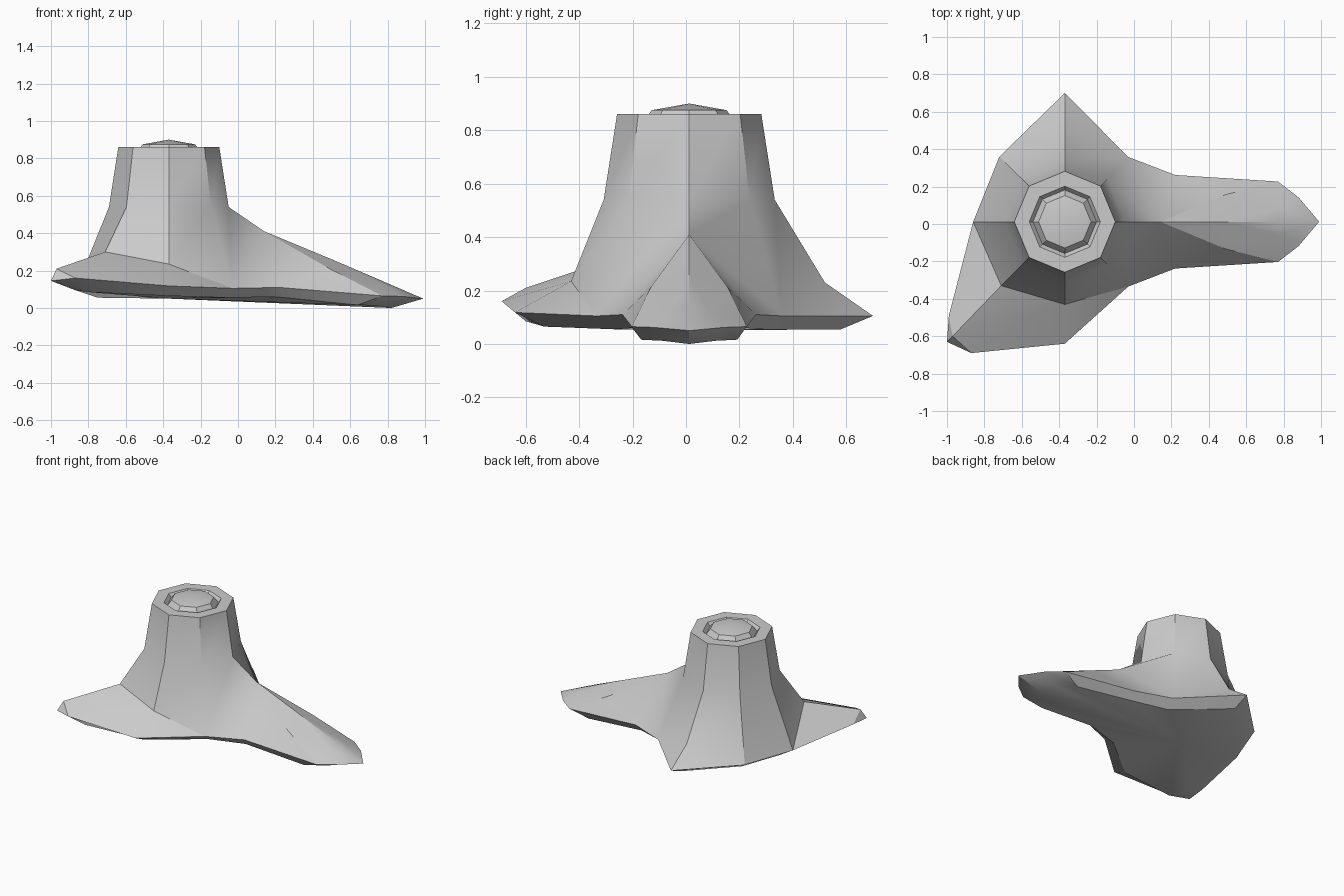
import bpy, bmesh
from math import sin, cos, pi, radians

if "Cube" in bpy.data.objects:
    bpy.data.objects.remove(bpy.data.objects["Cube"])

CX, CY = -0.37, 0.012
bm = bmesh.new()


def v(x, y, z):
    return bm.verts.new((x, y, z))


def pair(x, y, z):
    """Vertex and its mirror twin across the long root's axis."""
    return [v(x, CY + y, z), v(x, CY - y, z)]


def ring(r, z):
    return [v(CX + r * cos(i * pi / 4), CY + r * sin(i * pi / 4), z) for i in range(8)]


def face(*vs):
    bm.faces.new(vs)


def bridge(a, b):
    n = len(a)
    for i in range(n):
        j = (i + 1) % n
        face(a[i], a[j], b[j], b[i])


def fan(loop, centre):
    for i in range(len(loop)):
        face(loop[i], loop[(i + 1) % len(loop)], centre)


# Flared foot of the trunk, one point per octagon corner
fl = pair(-0.03, 0.346, 0.105)
flare = [v(0.14, CY, 0.41), fl[0], v(-0.37, 0.52, 0.23), v(-0.72, 0.36, 0.11),
         v(-0.86, CY, 0.12), v(-0.71, -0.33, 0.30), v(-0.37, -0.43, 0.235), fl[1]]

# Octagonal trunk, cut rim, groove and low domed core
rings = [flare] + [ring(r, z) for r, z in
                   [(0.32, 0.54), (0.27, 0.86), (0.19, 0.86), (0.17, 0.835), (0.14, 0.875)]]
for a, b in zip(rings, rings[1:]):
    bridge(a, b)
fan(rings[-1], v(CX, CY, 0.90))

# Back root
back = v(-0.37, 0.70, 0.105)
face(flare[1], flare[2], back)
face(flare[2], flare[3], back)

# Front left root
ridge = v(-0.97, -0.60, 0.21)
l1, l2, l3 = v(-0.99, -0.49, 0.15), v(-1.0, -0.63, 0.145), v(-0.87, -0.69, 0.16)
front = v(-0.37, -0.64, 0.118)
face(flare[4], flare[5], ridge, l1)
face(ridge, l1, l2)
face(ridge, l2, l3)
face(flare[5], flare[6], ridge)
face(flare[6], front, l3, ridge)
face(flare[6], flare[7], front)

# Long right root, both halves from mirrored points
r1, r2, tip = v(0.49, CY, 0.265), v(0.77, CY, 0.145), v(0.99, CY, 0.05)
shoulder1, shoulder2 = pair(0.49, 0.145, 0.21), pair(0.77, 0.07, 0.13)
side1, side2, side3 = pair(0.22, 0.25, 0.11), pair(0.77, 0.215, 0.065), pair(0.88, 0.13, 0.062)
for k in (0, 1):
    top, s1, s2 = flare[0], shoulder1[k], shoulder2[k]
    face(top, fl[k], side1[k])
    face(top, side1[k], s1)
    face(top, s1, r1)
    face(r1, s1, s2, r2)
    face(s1, side1[k], side2[k])
    face(s1, side2[k], s2)
    face(s2, side2[k], side3[k])
    face(s2, side3[k], tip)
    face(r2, s2, tip)

# Undercut edge and underside
under_fl = pair(-0.05, 0.28, 0.055)
under1, under2, under3 = pair(0.20, 0.21, 0.06), pair(0.64, 0.18, 0.016), pair(0.76, 0.10, 0.012)
outline = [tip, side3[0], side2[0], side1[0], flare[1], back, flare[3], flare[4],
           l1, l2, l3, front, flare[7], side1[1], side2[1], side3[1]]
under = [v(0.82, CY, 0.0), under3[0], under2[0], under1[0], under_fl[0],
         v(-0.37, 0.58, 0.055), v(-0.65, 0.29, 0.055), v(-0.75, CY, 0.055),
         v(-0.87, -0.45, 0.095), v(-0.87, -0.55, 0.095), v(-0.80, -0.60, 0.085),
         v(-0.37, -0.53, 0.065), under_fl[1], under1[1], under2[1], under3[1]]
bridge(outline, under)
fan(under, v(CX, CY, 0.05))

bmesh.ops.recalc_face_normals(bm, faces=bm.faces)
mesh = bpy.data.meshes.new("tree_stump")
bm.to_mesh(mesh)
bm.free()
stump = bpy.data.objects.new("tree_stump", mesh)
bpy.context.collection.objects.link(stump)
bpy.context.view_layer.objects.active = stump
stump.select_set(True)
bpy.ops.object.shade_smooth_by_angle(angle=radians(30))
